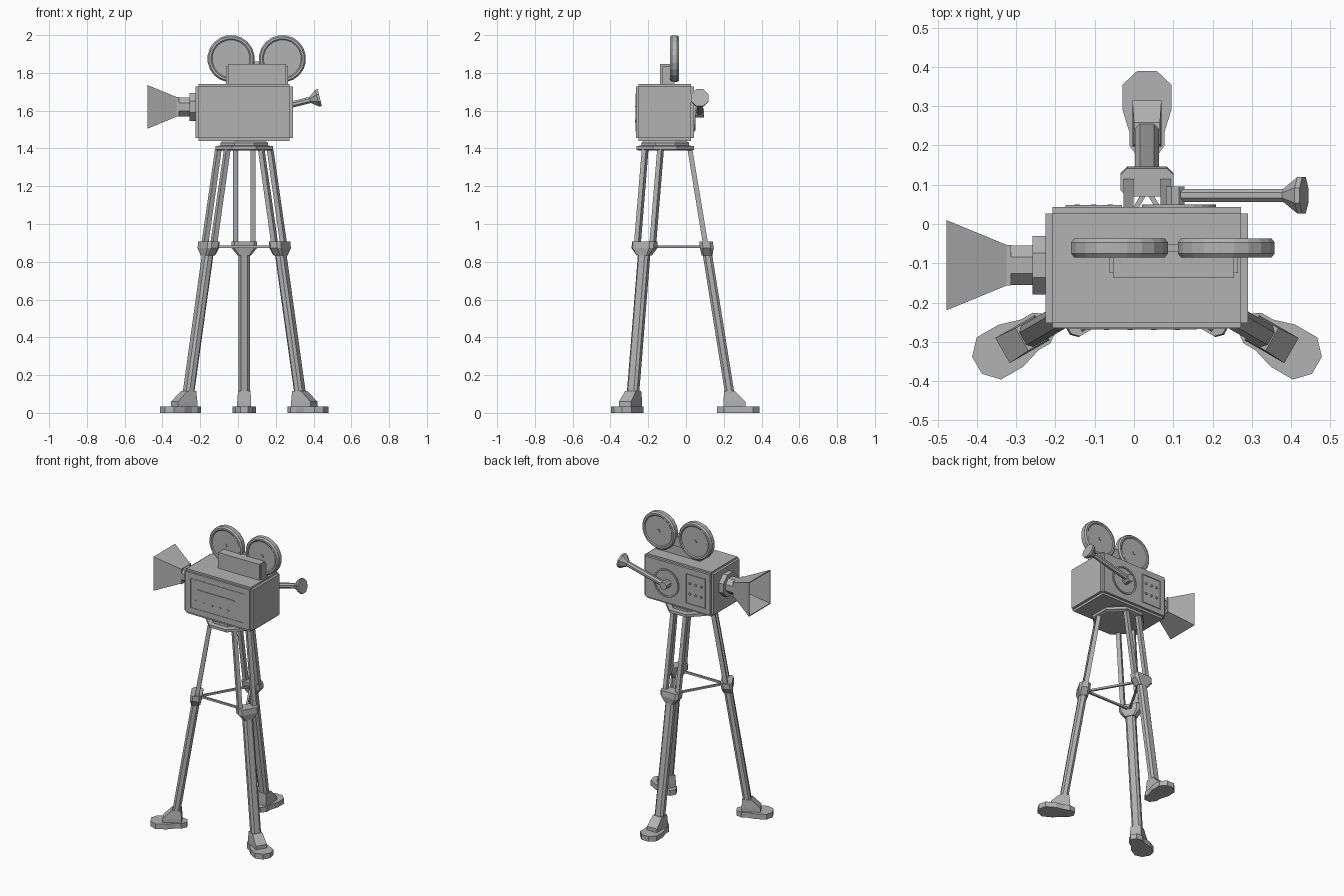
import bpy, bmesh, math
from mathutils import Vector, Matrix

if "Cube" in bpy.data.objects:
    bpy.data.objects.remove(bpy.data.objects["Cube"])

grey = bpy.data.materials.new("mid_grey")
grey.diffuse_color = (0.45, 0.45, 0.45, 1)
grey.use_nodes = True
grey.node_tree.nodes["Principled BSDF"].inputs["Base Color"].default_value = grey.diffuse_color
CX, CY = 0.033, -0.11          # tripod axis


def loft(name, rings, mat=None, closed=False):
    """Skin equal-length point rings; cap the ends, or close into a loop."""
    bm = bmesh.new()
    rows = [[bm.verts.new(p) for p in r] for r in rings]
    n = len(rows[0])
    pairs = list(zip(rows, rows[1:])) + ([(rows[-1], rows[0])] if closed else [])
    for a, b in pairs:
        for i in range(n):
            j = (i + 1) % n
            bm.faces.new((a[i], a[j], b[j], b[i]))
    if not closed:
        bm.faces.new(rows[0])
        bm.faces.new(rows[-1])
    if mat:
        bm.transform(mat)
    bmesh.ops.recalc_face_normals(bm, faces=bm.faces)
    me = bpy.data.meshes.new(name)
    bm.to_mesh(me)
    bm.free()
    me.materials.append(grey)
    ob = bpy.data.objects.new(name, me)
    bpy.context.collection.objects.link(ob)
    return ob


def rect(x0, x1, y0, y1, z):
    return [(x0, y0, z), (x1, y0, z), (x1, y1, z), (x0, y1, z)]


def box(name, x0, x1, y0, y1, z0, z1, mat=None):
    return loft(name, [rect(x0, x1, y0, y1, z0), rect(x0, x1, y0, y1, z1)], mat)


def circle(r, z, n, turn=0.5):
    return [(r * math.cos((i + turn) * math.tau / n),
             r * math.sin((i + turn) * math.tau / n), z) for i in range(n)]


def turned(name, profile, n, mat, closed=False, turn=0.5):
    return loft(name, [circle(r, z, n, turn) for r, z in profile], mat, closed)


def chamfered(cx, cy, z, w, d, c):
    """Rectangle with cut corners, half sizes w and d."""
    q = [(w - c, -d), (w, c - d), (w, d - c), (w - c, d),
         (c - w, d), (-w, d - c), (-w, c - d), (c - w, -d)]
    return [(cx + x, cy + y, z) for x, y in q]


def along(loc, direction):
    return Matrix.Translation(loc) @ Vector(direction).to_track_quat('Z', 'Y').to_matrix().to_4x4()


# camera body: three crossing boxes give stepped edges
box("body_sides", -0.225, 0.29, -0.252, 0.027, 1.455, 1.728)
box("body_faces", -0.208, 0.273, -0.265, 0.043, 1.455, 1.728)
box("body_caps", -0.208, 0.273, -0.252, 0.027, 1.44, 1.74)

# film housing on top
box("film_housing", -0.063, 0.265, -0.125, -0.06, 1.738, 1.837)
box("film_housing_cover", -0.052, 0.255, -0.137, -0.06, 1.738, 1.847)

# film reels with chamfered rims and small hubs
for side, x in (("left", -0.037), ("right", 0.235)):
    m = along((x, -0.061, 1.875), (0, 1, 0))
    turned(side + "_reel", [(0.100, -0.019), (0.106, -0.024), (0.117, -0.024),
                            (0.125, -0.014), (0.125, 0.014), (0.117, 0.024),
                            (0.106, 0.024), (0.100, 0.019)], 20, m)
    turned(side + "_reel_hub", [(0.012, -0.023), (0.012, 0.023)], 8, m)
box("reel_link", 0.07, 0.13, -0.07, -0.052, 1.80, 1.86)

# lens barrel facing -x
LENS = along((-0.22, -0.105, 1.62), (-1, 0, 0))
turned("lens_ring", [(0.081, -0.01), (0.081, 0.038)], 8, LENS)
turned("lens_barrel", [(0.054, 0.03), (0.054, 0.10)], 8, LENS)


# hollow square lens hood
def square(h, x):
    return [(x, -0.105 + h * a, 1.62 + h * b) for a, b in ((-1, -1), (1, -1), (1, 1), (-1, 1))]


loft("lens_hood", [square(0.052, -0.313), square(0.052, -0.325), square(0.115, -0.478),
                   square(0.109, -0.478), square(0.045, -0.328)])

# eyepiece arm on the back, with pivot and flared cup
aim = Vector((0.97, 0, 0.24)).normalized()
PIVOT = Vector((0.105, 0.073, 1.588))
turned("arm_pivot", [(0.026, -0.035), (0.026, 0.022)], 8, along(PIVOT, (0, 1, 0)))
turned("eyepiece_arm", [(0.018, 0.0), (0.018, 0.285), (0.022, 0.29), (0.05, 0.325), (0.05, 0.338)],
       8, along(PIVOT, aim))
turned("dial_ring", [(0.085, 0), (0.085, 0.008), (0.095, 0.008), (0.095, 0)], 24,
       along((0.115, 0.042, 1.588), (0, 1, 0)), True)


# raised frames, bars and knobs on the two broad sides
def frame(name, x0, x1, z0, z1, y, out, t=0.004):
    for i, (a, b, c, d) in enumerate(((x0, x1, z0, z0 + t), (x0, x1, z1 - t, z1),
                                      (x0, x0 + t, z0, z1), (x1 - t, x1, z0, z1))):
        box(f"{name}_{i}", a, b, min(y, y + out), max(y, y + out), c, d)


frame("front_frame", -0.17, 0.235, 1.49, 1.69, -0.264, -0.004)
box("front_bar", -0.12, 0.16, -0.269, -0.26, 1.62, 1.626)
for i in range(5):
    turned(f"front_knob_{i}", [(0.008, 0), (0.008, 0.006)], 6,
           along((-0.13 + 0.06 * i, -0.264, 1.545), (0, -1, 0)))
frame("back_frame", -0.175, -0.03, 1.49, 1.69, 0.042, 0.006)
for i in range(3):
    for j, z in enumerate((1.56, 1.63)):
        turned(f"back_knob_{i}_{j}", [(0.008, 0), (0.008, 0.008)], 6,
               along((-0.145 + 0.042 * i, 0.042, z), (0, 1, 0)))

# octagonal tripod head
turned("tripod_head", [(0.15, 1.388), (0.166, 1.394), (0.166, 1.412), (0.136, 1.416),
                       (0.136, 1.43), (0.115, 1.445)], 8, Matrix.Translation((CX, CY, 0)))

# legs: built pointing to +y, then turned around the tripod axis
half = [(0.025, 0.50), (0.062, 0.465), (0.062, 0.40), (0.045, 0.345), (0.045, 0.31), (0.02, 0.275)]
sole = half + [(-x, y) for x, y in reversed(half)]
knees = []
for k, leg in enumerate(("back", "left", "right")):
    m = Matrix.Translation((CX, CY, 0)) @ Matrix.Rotation(k * math.tau / 3, 4, 'Z')
    loft(leg + "_foot", [[(x, y, z) for x, y in sole] for z in (0, 0.035)], m)
    loft(leg + "_ankle", [rect(-0.037, 0.037, 0.308, 0.425, 0.03),
                          rect(-0.037, 0.037, 0.308, 0.425, 0.06),
                          rect(-0.033, 0.033, 0.312, 0.368, 0.115)], m)
    loft(leg + "_lower_leg", [chamfered(0, 0.342, 0.10, 0.031, 0.025, 0.013),
                              chamfered(0, 0.22, 0.86, 0.031, 0.025, 0.013)], m)
    loft(leg + "_knee", [chamfered(0, 0.222, 0.832, 0.034, 0.028, 0.008),
                         chamfered(0, 0.22, 0.872, 0.067, 0.036, 0.016),
                         chamfered(0, 0.216, 0.908, 0.067, 0.036, 0.016)], m)
    for s in (-1, 1):
        x = s * 0.047
        loft(f"{leg}_upper_rod_{'a' if s < 0 else 'b'}",
             [rect(x - 0.013, x + 0.013, 0.200, 0.228, 0.89),
              rect(x - 0.013, x + 0.013, 0.118, 0.144, 1.395)], m)
    knees.append(m @ Vector((0, 0.20, 0.88)))

# spreader bars between the knees
for i in range(3):
    a, b = knees[i], knees[(i + 1) % 3]
    turned(f"spreader_bar_{i}", [(0.009, 0), (0.009, (b - a).length)], 4, along(a, b - a))
